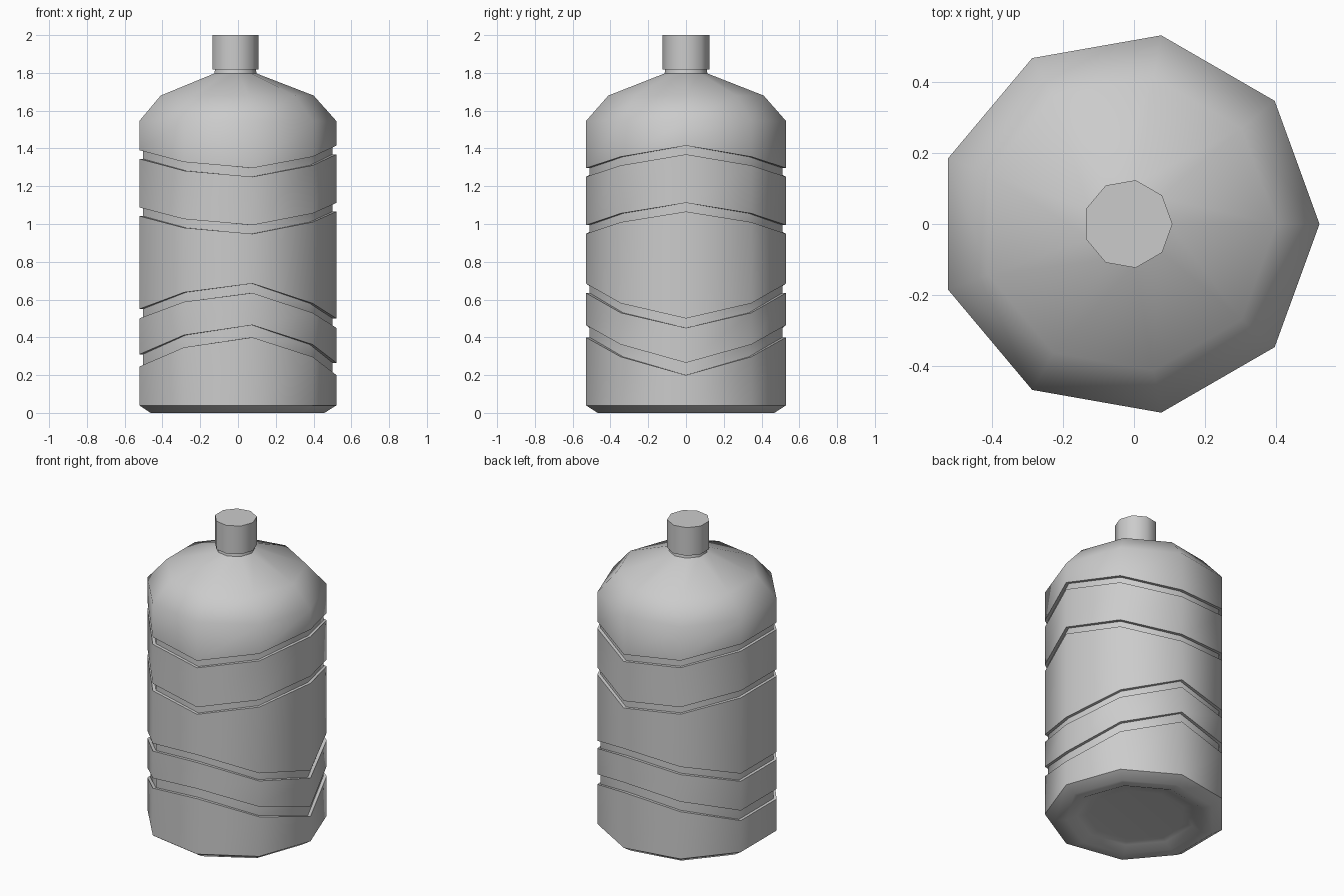
import bpy, bmesh, math

if "Cube" in bpy.data.objects:
    bpy.data.objects.remove(bpy.data.objects["Cube"])

SIDES = 9
CX = -0.017   # nonagon axis, so that the bounding box is centred
R = 0.538     # body radius
R_IN = 0.518  # groove floor radius


def lathe(name, rings):
    """Skin nonagon rings (radius, heights). Heights: one number, or five
    values for corners at 0, 40, 80, 120, 160 degrees mirrored front/back."""
    bm = bmesh.new()
    loops = []
    for r, z in rings:
        loop = []
        for i in range(SIDES):
            a = 2 * math.pi * i / SIDES
            h = z[min(i, SIDES - i)] if isinstance(z, tuple) else z
            loop.append(bm.verts.new((CX + r * math.cos(a), r * math.sin(a), h)))
        loops.append(loop)
    for a, b in zip(loops, loops[1:]):
        for i in range(SIDES):
            j = (i + 1) % SIDES
            bm.faces.new((a[i], a[j], b[j], b[i]))
    bm.faces.new(loops[0][::-1])
    bm.faces.new(loops[-1])
    bmesh.ops.recalc_face_normals(bm, faces=bm.faces)
    mesh = bpy.data.meshes.new(name)
    bm.to_mesh(mesh)
    bm.free()
    ob = bpy.data.objects.new(name, mesh)
    bpy.context.collection.objects.link(ob)
    bpy.ops.object.select_all(action='DESELECT')
    ob.select_set(True)
    bpy.context.view_layer.objects.active = ob
    bpy.ops.object.shade_smooth_by_angle(angle=math.radians(50))
    return ob


def groove(lower, width):
    """Zigzag groove: step in, up by width, step out."""
    upper = tuple(z + width for z in lower)
    return [(R, lower), (R_IN, lower), (R_IN, upper), (R, upper)]


# Bottle body: recessed base, four zigzag grooves, shoulder and neck
profile = [(0.29, 0.035), (0.35, 0.03), (0.41, 0.0), (0.475, 0.0), (R, 0.04)]
profile += groove((0.20, 0.297, 0.40, 0.347, 0.245), 0.065)
profile += groove((0.45, 0.53, 0.635, 0.588, 0.50), 0.05)
profile += groove((1.066, 1.01, 0.948, 0.98, 1.042), 0.046)
profile += groove((1.369, 1.31, 1.25, 1.282, 1.345), 0.046)
profile += [(R, 1.545), (0.4175, 1.68), (0.115, 1.797), (0.11, 1.83)]
lathe("bottle_body", profile)

# Screw cap
lathe("cap", [(0.125, 1.817), (0.125, 2.0)])
